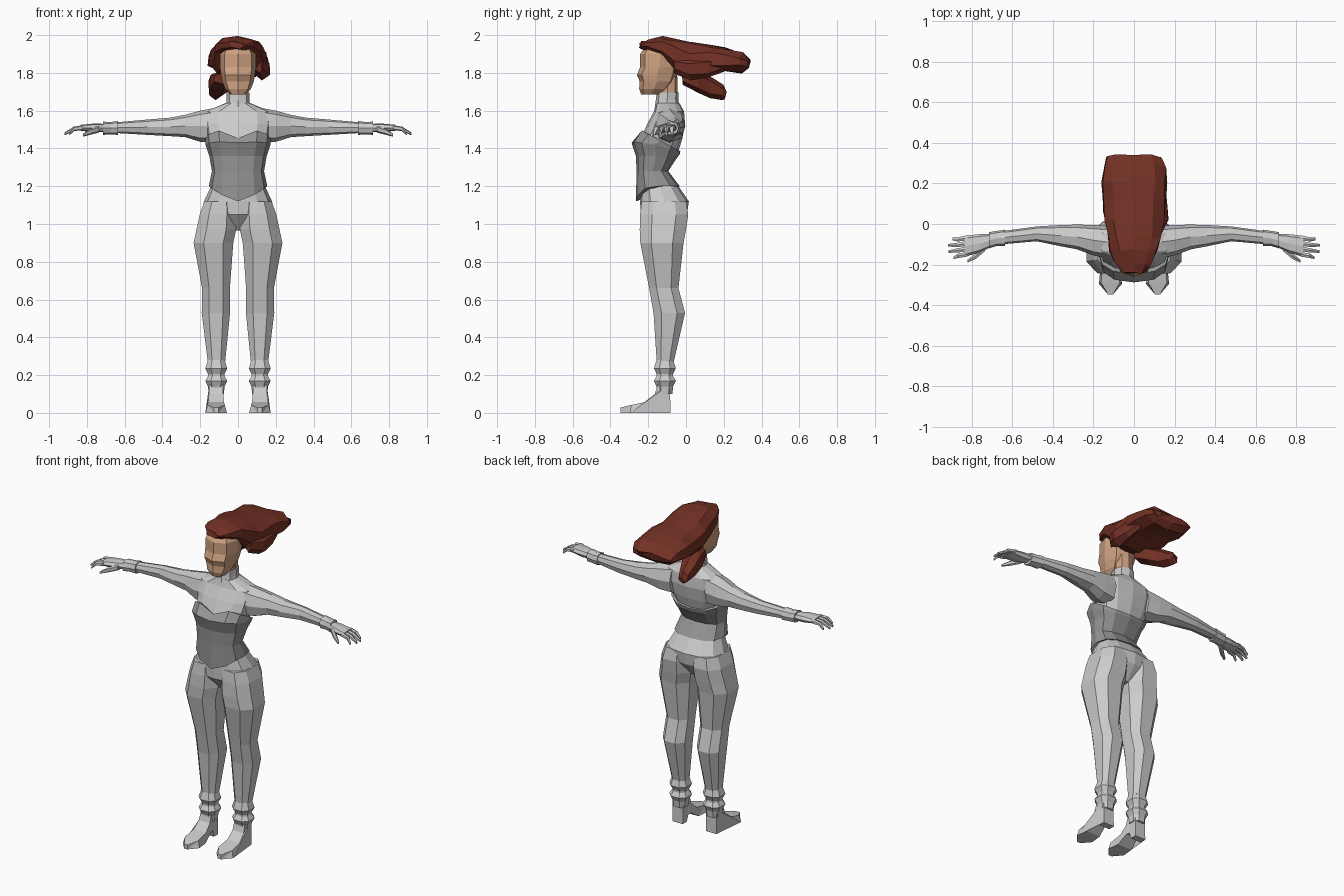
import bpy, bmesh, random
from math import sin, cos, pi, copysign

random.seed(4)


def material(name, rgb):
    m = bpy.data.materials.new(name)
    m.diffuse_color = (*rgb, 1)
    return m


SKIN = material("skin", (0.62, 0.36, 0.22))
HAIR = material("red_hair", (0.17, 0.03, 0.018))
DARK = material("dark_grey", (0.3, 0.3, 0.3))


def oval(alo, ahi, blo, bhi, n=8, power=0.8, half=False):
    """Low-poly rounded section filling the given 2D extents, starting at low b."""
    pts = []
    k = 1 / cos(pi / n) ** power if half else 1
    for i in range(n):
        t = 2 * pi * (i + (0.5 if half else 0)) / n
        s, c = sin(t), cos(t)
        s = copysign(abs(s) ** power, s) * k if abs(s) > 1e-6 else 0
        c = copysign(abs(c) ** power, c) * k if abs(c) > 1e-6 else 0
        pts.append(((alo + ahi) / 2 + (ahi - alo) / 2 * s,
                    (blo + bhi) / 2 - (bhi - blo) / 2 * c))
    return pts


def loft(name, rings, mat=None, mirror=False, jitter=0):
    """Skin a list of equal-length 3D rings and cap both ends."""
    bm = bmesh.new()
    rows = [[bm.verts.new([c + random.uniform(-jitter, jitter) for c in p])
             for p in r] for r in rings]
    n = len(rows[0])
    for a, b in zip(rows, rows[1:]):
        for i in range(n):
            j = (i + 1) % n
            bm.faces.new((a[i], a[j], b[j], b[i]))
    caps = [bm.faces.new(rows[0]), bm.faces.new(rows[-1])]
    bmesh.ops.triangulate(bm, faces=caps)
    bmesh.ops.recalc_face_normals(bm, faces=bm.faces)
    me = bpy.data.meshes.new(name)
    bm.to_mesh(me)
    bm.free()
    ob = bpy.data.objects.new(name, me)
    bpy.context.collection.objects.link(ob)
    if mat:
        me.materials.append(mat)
    if mirror:
        ob.modifiers.new("mirror", 'MIRROR').use_mirror_merge = False
    return ob


def along_z(name, secs, n=8, half=False, **kw):   # (z, xlo, xhi, ylo, yhi)
    return loft(name, [[(a, b, s[0]) for a, b in oval(*s[1:], n=n, half=half)]
                       for s in secs], **kw)


def along_x(name, secs, n=8, half=False, **kw):   # (x, ylo, yhi, zlo, zhi)
    return loft(name, [[(s[0], a, b) for a, b in oval(*s[1:], n=n, half=half)]
                       for s in secs], **kw)


def along_y(name, secs, n=10, **kw):  # (y, centre x, half width, zlo, zhi)
    return loft(name, [[(a, s[0], b) for a, b in
                        oval(s[1] - s[2], s[1] + s[2], s[3], s[4], n=n)]
                       for s in secs], **kw)


# Torso
along_z("torso", [(z, -w, w, f, b) for z, w, f, b in [
    (0.965, 0.04, -0.17, -0.06), (1.05, 0.195, -0.24, 0.005),
    (1.12, 0.18, -0.243, 0.015), (1.2, 0.143, -0.238, -0.04),
    (1.28, 0.13, -0.245, -0.1), (1.38, 0.142, -0.25, -0.042),
    (1.45, 0.165, -0.24, -0.02), (1.53, 0.18, -0.205, -0.005),
    (1.595, 0.175, -0.17, -0.01), (1.64, 0.065, -0.16, -0.035)]], n=12)


# Corset: each level has heights for the points from front centre to back
def corset_ring(heights, w, f, b):
    pts = oval(-w, w, f, b, n=12)
    return [(x, y, heights[min(i, 12 - i)]) for i, (x, y) in enumerate(pts)]


corset = [
    ([1.12, 1.155, 1.19, 1.2, 1.2, 1.2, 1.2], 0.155, -0.265, -0.033),
    ([1.28] * 7, 0.138, -0.262, -0.094),
    ([1.36, 1.36, 1.36, 1.36, 1.35, 1.34, 1.34], 0.152, -0.265, -0.055),
    ([1.43, 1.435, 1.43, 1.42, 1.39, 1.37, 1.37], 0.172, -0.288, -0.033),
    ([1.455, 1.495, 1.475, 1.445, 1.41, 1.39, 1.385], 0.175, -0.245, -0.03)]
loft("corset", [corset_ring(*c) for c in corset], mat=DARK)

# Collar, neck and head
along_z("collar", [(1.62, -0.065, 0.065, -0.165, -0.035),
                   (1.655, -0.06, 0.06, -0.16, -0.04),
                   (1.695, -0.06, 0.06, -0.155, -0.04)])
along_z("neck", [(1.65, -0.052, 0.052, -0.15, -0.045),
                 (1.78, -0.052, 0.052, -0.15, -0.045)], mat=SKIN)
along_z("head", [(z, -w, w, f, b) for z, w, f, b in [
    (1.685, 0.042, -0.238, -0.13), (1.715, 0.068, -0.248, -0.09),
    (1.755, 0.084, -0.245, -0.06), (1.79, 0.09, -0.26, -0.045),
    (1.83, 0.096, -0.243, -0.04), (1.9, 0.094, -0.243, -0.03),
    (1.96, 0.06, -0.2, -0.06)]], mat=SKIN)

# Wind-swept hair
along_y("hair", [
    (-0.245, 0, 0.045, 1.93, 1.965), (-0.2, 0, 0.09, 1.915, 1.98),
    (-0.13, 0, 0.118, 1.87, 1.995), (-0.06, 0, 0.135, 1.8, 1.99),
    (0.02, 0, 0.15, 1.77, 1.972), (0.12, 0, 0.155, 1.795, 1.955),
    (0.2, 0, 0.165, 1.805, 1.94), (0.29, 0, 0.155, 1.805, 1.91),
    (0.335, 0, 0.14, 1.83, 1.87)], mat=HAIR, jitter=0.01)
along_y("hair_lower_lock", [
    (-0.02, -0.07, 0.06, 1.74, 1.8), (0.06, -0.09, 0.065, 1.695, 1.81),
    (0.13, -0.11, 0.05, 1.665, 1.785), (0.195, -0.12, 0.038, 1.66, 1.735),
    (0.21, -0.12, 0.025, 1.665, 1.695)], n=6, mat=HAIR, jitter=0.006)
along_y("hair_side_lock", [
    (-0.06, 0.115, 0.02, 1.8, 1.88), (0.02, 0.13, 0.04, 1.76, 1.88),
    (0.12, 0.13, 0.035, 1.775, 1.88), (0.2, 0.12, 0.02, 1.81, 1.86)],
    n=6, mat=HAIR, jitter=0.005)

# Arms, cuffs, hands
along_x("arm", [
    (0.12, -0.17, -0.01, 1.43, 1.615), (0.2, -0.155, -0.005, 1.435, 1.6),
    (0.28, -0.125, -0.003, 1.46, 1.578), (0.36, -0.11, -0.005, 1.465, 1.563),
    (0.48, -0.085, -0.012, 1.472, 1.553), (0.65, -0.1, -0.035, 1.482, 1.538)],
    mirror=True)
along_x("cuff", [
    (0.635, -0.108, -0.028, 1.472, 1.545), (0.675, -0.108, -0.034, 1.474, 1.54),
    (0.715, -0.12, -0.04, 1.472, 1.542)], mirror=True)
along_x("palm", [
    (0.7, -0.112, -0.048, 1.487, 1.53), (0.76, -0.14, -0.05, 1.485, 1.532),
    (0.835, -0.162, -0.058, 1.494, 1.525)], mirror=True)


def digit(name, path):                # (x, y, z, radius)
    along_x(name, [(x, y - r, y + r, z - r, z + r) for x, y, z, r in path],
            n=6, mirror=True)


for k, tip in enumerate((0.89, 0.915, 0.918, 0.895)):
    y = -0.149 + 0.027 * k
    digit(f"finger_{k + 1}", [(0.82, y, 1.51, 0.013),
                              (0.868, y - 0.008, 1.504, 0.012),
                              (tip, y - 0.018 + 0.004 * k, 1.478, 0.007)])
digit("thumb", [(0.735, -0.118, 1.502, 0.018), (0.78, -0.158, 1.489, 0.016),
                (0.82, -0.183, 1.471, 0.008)])

# Legs
along_z("leg", [
    (1.12, 0.02, 0.178, -0.235, 0.0), (1.05, 0.01, 0.203, -0.243, 0.012),
    (0.97, 0.01, 0.22, -0.245, 0.0), (0.9, 0.025, 0.235, -0.242, -0.013),
    (0.66, 0.043, 0.19, -0.195, -0.04), (0.53, 0.042, 0.192, -0.172, -0.005),
    (0.27, 0.068, 0.16, -0.155, -0.065)], half=True, mirror=True)

# Boot tops with two folds
along_z("boot_top", [(z, 0.115 - w, 0.115 + w, -0.112 - w, -0.112 + w)
                     for z, w in [(0.28, 0.044), (0.235, 0.058), (0.205, 0.043),
                                  (0.195, 0.043), (0.17, 0.058), (0.14, 0.044),
                                  (0.1, 0.04)]], half=True, mirror=True)

# Boot: side outline (y, z, half width), skinned across x
boot = [(-0.085, 0.15, 0.036), (-0.15, 0.15, 0.036), (-0.165, 0.1, 0.038),
        (-0.21, 0.058, 0.042), (-0.29, 0.042, 0.046), (-0.348, 0.028, 0.012),
        (-0.348, 0, 0.012), (-0.295, 0, 0.057), (-0.22, 0, 0.048),
        (-0.16, 0.04, 0.04), (-0.135, 0.04, 0.038), (-0.122, 0, 0.036),
        (-0.082, 0, 0.036)]
loft("boot", [[(0.116 + s * w, y, z) for y, z, w in boot] for s in (-1, 1)],
     mirror=True)
